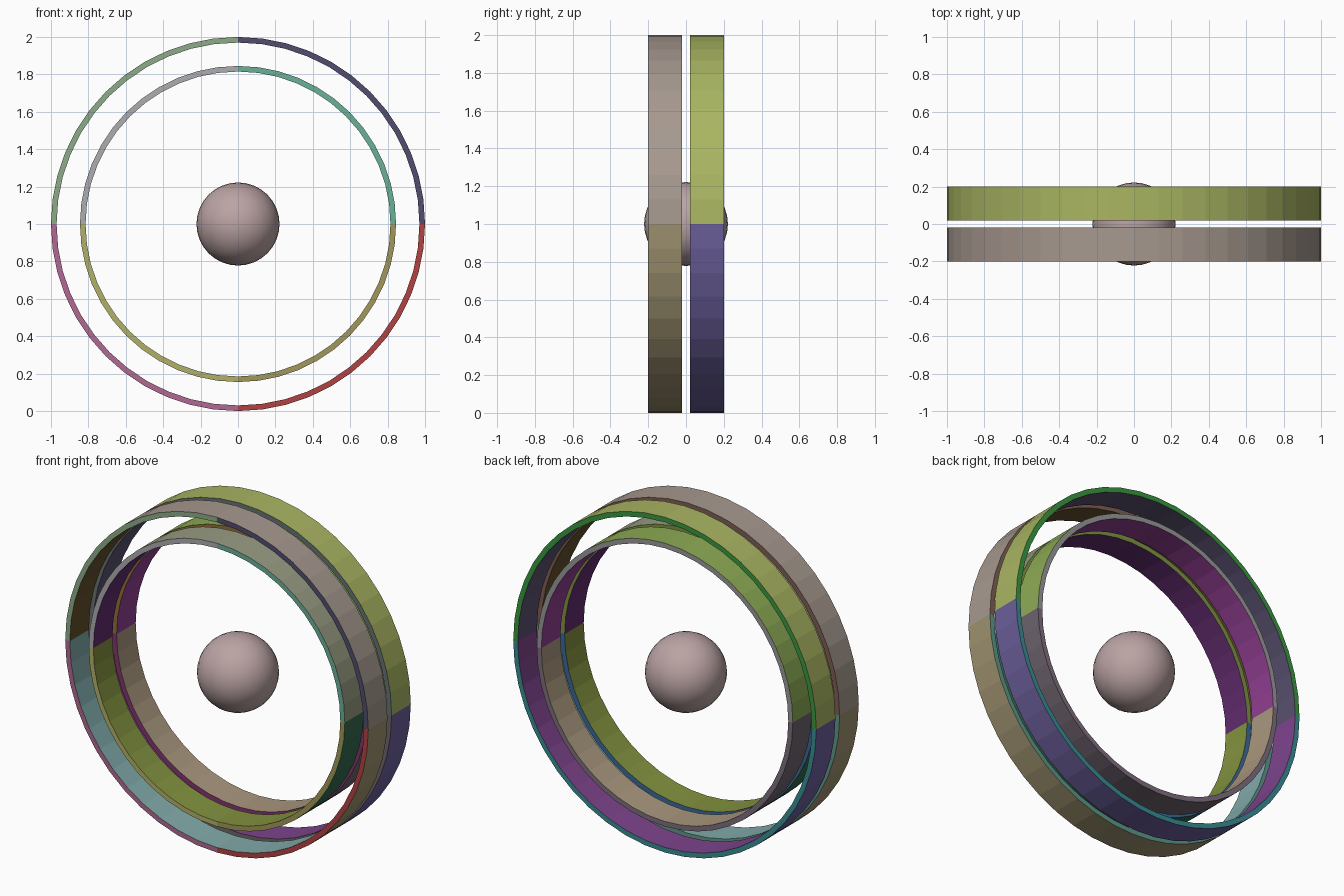
import bpy, bmesh, math
from mathutils import Vector

if "Cube" in bpy.data.objects:
    bpy.data.objects.remove(bpy.data.objects["Cube"])

SEG = 48          # sides of every ring
CENTRE_Z = 1.0


def material(name, rgb):
    m = bpy.data.materials.new(name)
    m.diffuse_color = (*[(c / 255) ** 2.2 for c in rgb], 1)
    m.use_nodes = True
    m.node_tree.nodes["Principled BSDF"].inputs["Base Color"].default_value = m.diffuse_color
    return m


def finish(name, bm):
    me = bpy.data.meshes.new(name)
    bm.normal_update()
    bm.to_mesh(me)
    bm.free()
    ob = bpy.data.objects.new(name, me)
    bpy.context.collection.objects.link(ob)
    ob.location.z = CENTRE_Z
    return ob


def ring(name, r_out, r_in, y0, y1, colours):
    """Flat-sided band around the y axis; each wall is coloured by quadrant."""
    bm = bmesh.new()
    section = [(r_out, y0), (r_out, y1), (r_in, y1), (r_in, y0)]
    loops = []
    for i in range(SEG):
        a = 2 * math.pi * i / SEG
        loops.append([bm.verts.new((r * math.cos(a), y, r * math.sin(a)))
                      for r, y in section])
    for i in range(SEG):
        a, b = loops[i], loops[(i + 1) % SEG]
        quadrant = i * 4 // SEG       # upper right, upper left, lower left, lower right
        for k in range(4):            # outer wall, back rim, inner wall, front rim
            n = (k + 1) % 4
            f = bm.faces.new((a[k], a[n], b[n], b[k]))
            f.material_index = 6 + quadrant if k == 3 else k * 2 + quadrant // 2
    bmesh.ops.recalc_face_normals(bm, faces=bm.faces)
    ob = finish(name, bm)
    for j, c in enumerate(colours):
        ob.data.materials.append(material(f"{name}_{j}", c))


# Colours: outer wall up/low, back rim up/low, inner wall up/low, front rim by quadrant
ring("outer_front_ring", 1.0, 0.97, -0.2, -0.02, [
    (165, 152, 142), (158, 146, 112), (125, 95, 82), (95, 150, 135),
    (98, 80, 48), (130, 170, 170),
    (82, 78, 110), (140, 170, 135), (175, 105, 145), (175, 68, 68)])
ring("outer_back_ring", 1.0, 0.97, 0.02, 0.2, [
    (168, 180, 98), (108, 96, 155), (60, 150, 65), (60, 140, 145),
    (90, 82, 112), (125, 70, 140),
    (100, 112, 112), (100, 112, 112), (110, 100, 105), (110, 100, 105)])
ring("inner_front_ring", 0.845, 0.815, -0.2, -0.02, [
    (152, 156, 130), (55, 105, 80), (125, 145, 70), (60, 105, 150),
    (98, 48, 110), (130, 145, 65),
    (105, 175, 150), (172, 172, 175), (175, 175, 105), (160, 150, 90)])
ring("inner_back_ring", 0.845, 0.815, 0.02, 0.2, [
    (140, 170, 85), (110, 100, 110), (150, 152, 150), (125, 110, 125),
    (145, 65, 145), (168, 150, 125),
    (140, 108, 60), (140, 108, 60), (130, 55, 110), (130, 55, 110)])

# Central ball: a subdivided cube pushed out to a sphere
bm = bmesh.new()
bmesh.ops.create_cube(bm, size=2)
bmesh.ops.subdivide_edges(bm, edges=bm.edges[:], cuts=7, use_grid_fill=True)
for v in bm.verts:
    v.co = Vector([math.tan(c * math.pi / 4) for c in v.co]).normalized() * 0.222
for f in bm.faces:
    f.smooth = True
ball = finish("centre_ball", bm)
ball.data.materials.append(material("ball_pink", (186, 162, 162)))
